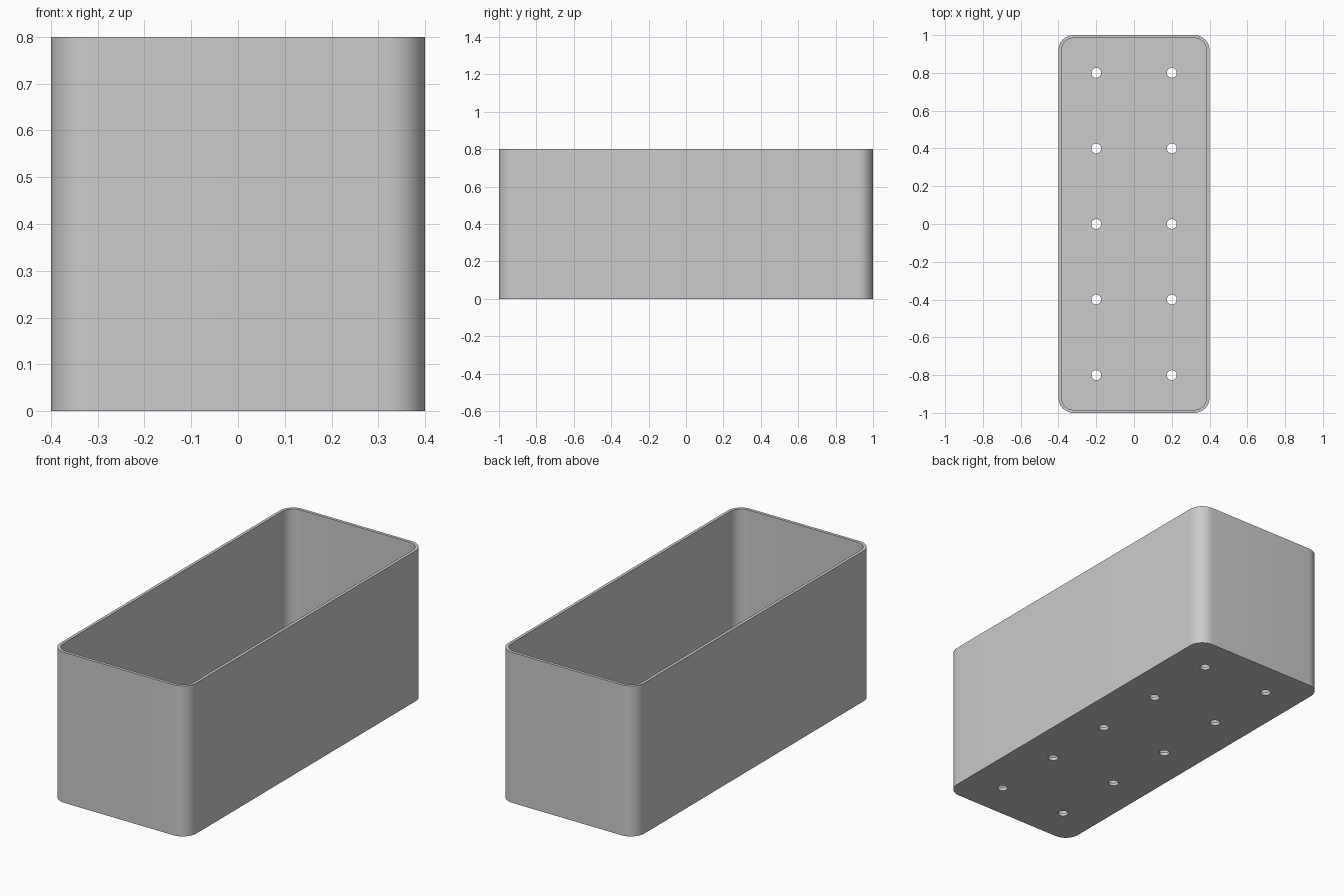
import bpy, bmesh
from math import sin, cos, pi, radians

WIDTH, LENGTH, HEIGHT = 0.8, 2.0, 0.8
CORNER, WALL, FLOOR = 0.08, 0.016, 0.016
HOLE_RADIUS = 0.026

cube = bpy.data.objects.get("Cube")
if cube:
    bpy.data.objects.remove(cube, do_unlink=True)

grey = bpy.data.materials.new("matte grey")
grey.use_nodes = True
colour = (0.6, 0.6, 0.6, 1)
grey.diffuse_color = colour
grey.node_tree.nodes["Principled BSDF"].inputs["Base Color"].default_value = colour


def rounded_ring(bm, inset, z, steps=12):
    """Ring of vertices round a rounded rectangle."""
    r = CORNER - inset
    cx, cy = WIDTH / 2 - CORNER, LENGTH / 2 - CORNER
    ring = []
    for quarter, (sx, sy) in enumerate([(1, 1), (-1, 1), (-1, -1), (1, -1)]):
        for i in range(steps + 1):
            a = (quarter + i / steps) * pi / 2
            ring.append(bm.verts.new((sx * cx + r * cos(a), sy * cy + r * sin(a), z)))
    return ring


def make_object(name, bm):
    bmesh.ops.recalc_face_normals(bm, faces=bm.faces)
    mesh = bpy.data.meshes.new(name)
    bm.to_mesh(mesh)
    bm.free()
    mesh.materials.append(grey)
    obj = bpy.data.objects.new(name, mesh)
    bpy.context.collection.objects.link(obj)
    return obj


# Open box: outer wall, rim, inner wall and floor
bm = bmesh.new()
rings = [rounded_ring(bm, 0, 0), rounded_ring(bm, 0, HEIGHT),
         rounded_ring(bm, WALL, HEIGHT), rounded_ring(bm, WALL, FLOOR)]
for low, high in zip(rings, rings[1:]):
    for i in range(len(low)):
        j = (i + 1) % len(low)
        bm.faces.new((low[i], low[j], high[j], high[i]))
bm.faces.new(rings[0])
bm.faces.new(rings[-1])
planter = make_object("planter_box", bm)

# Drain holes: two rows of five through the floor
bm = bmesh.new()
for x in (-0.2, 0.2):
    for row in range(-2, 3):
        made = bmesh.ops.create_cone(bm, cap_ends=True, segments=32, radius1=HOLE_RADIUS,
                                     radius2=HOLE_RADIUS, depth=0.2)
        bmesh.ops.translate(bm, verts=made["verts"], vec=(x, row * 0.4, 0))
cutter = make_object("drain_hole_cutter", bm)
cutter.hide_render = True

cut = planter.modifiers.new("drain holes", "BOOLEAN")
cut.operation = "DIFFERENCE"
cut.solver = "EXACT"
cut.object = cutter
bpy.ops.object.select_all(action="DESELECT")
bpy.context.view_layer.objects.active = planter
planter.select_set(True)
bpy.ops.object.modifier_apply(modifier=cut.name)
bpy.data.objects.remove(cutter, do_unlink=True)

# Smooth corners, sharp rim and floor edges
bpy.ops.object.shade_smooth_by_angle(angle=radians(30))
